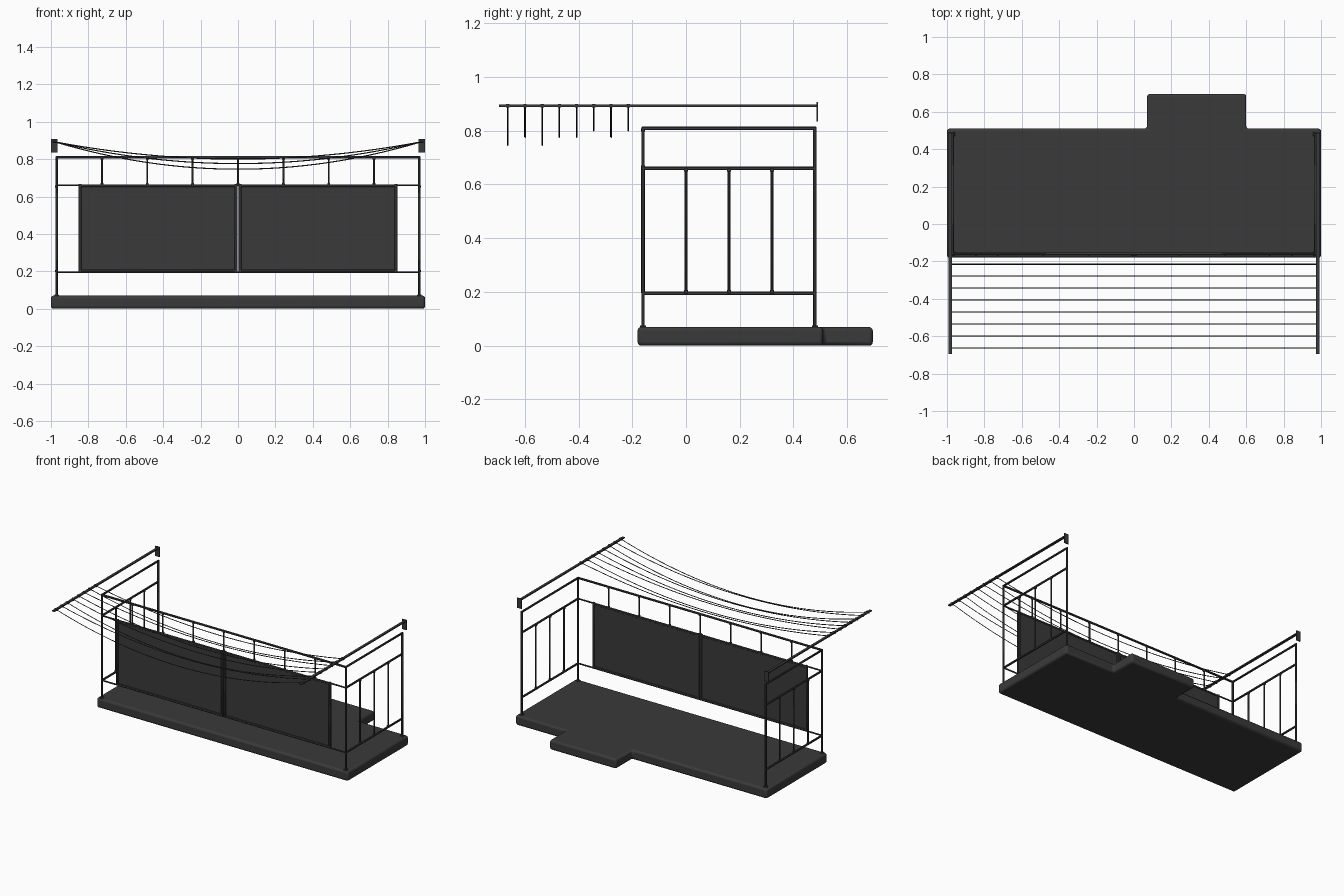
import bpy
import bmesh
from mathutils import Vector

cube = bpy.data.objects.get("Cube")
if cube:
    bpy.data.objects.remove(cube, do_unlink=True)

charcoal = bpy.data.materials.new("charcoal_metal")
charcoal.use_nodes = True
color = (0.042, 0.042, 0.042, 1)
charcoal.diffuse_color = color
charcoal.node_tree.nodes["Principled BSDF"].inputs["Base Color"].default_value = color


def finish(name, bm, bevel=0.0, segments=1):
    bmesh.ops.recalc_face_normals(bm, faces=bm.faces)
    mesh = bpy.data.meshes.new(name)
    bm.to_mesh(mesh)
    bm.free()
    mesh.materials.append(charcoal)
    obj = bpy.data.objects.new(name, mesh)
    bpy.context.collection.objects.link(obj)
    if bevel:
        mod = obj.modifiers.new("Bevel", "BEVEL")
        mod.width = bevel
        mod.segments = segments
        mod.limit_method = "ANGLE"
        bpy.ops.object.select_all(action="DESELECT")
        obj.select_set(True)
        bpy.context.view_layer.objects.active = obj
        bpy.ops.object.shade_smooth_by_angle()
    return obj


def box(bm, low, high):
    low, high = Vector(low), Vector(high)
    verts = bmesh.ops.create_cube(bm, size=1)["verts"]
    for v in verts:
        v.co = (low + high) / 2 + v.co * (high - low)


def bar(bm, a, b, t):
    """Square bar along an axis, running from a to b."""
    half = Vector((t, t, t)) / 2
    box(bm, Vector(a) - half, Vector(b) + half)


# Floor slab with the doorway step at the back
bm = bmesh.new()
outline = [(-1, -0.18), (1, -0.18), (1, 0.51), (0.6, 0.51),
           (0.6, 0.695), (0.07, 0.695), (0.07, 0.51), (-1, 0.51)]
base = bm.faces.new([bm.verts.new((x, y, 0)) for x, y in outline])
top = bmesh.ops.extrude_face_region(bm, geom=[base])["geom"]
bmesh.ops.translate(bm, vec=(0, 0, 0.07),
                    verts=[g for g in top if isinstance(g, bmesh.types.BMVert)])
finish("floor_slab", bm, 0.014, 3)

# Railing dimensions
X, FRONT, BACK = 0.97, -0.16, 0.48
FLOOR, LOW, MID, TOP = 0.07, 0.195, 0.66, 0.809
THICK, THIN = 0.013, 0.010

# Front railing
bm = bmesh.new()
for z in (LOW, MID, TOP):
    bar(bm, (-X, FRONT, z), (X, FRONT, z), THICK if z == TOP else THIN)
for i in range(1, 8):
    x = -X + i * X / 4
    bar(bm, (x, FRONT, MID), (x, FRONT, TOP), THIN)
    for z in (MID + 0.006, TOP - 0.006):
        bar(bm, (x, FRONT, z), (x, FRONT, z), 0.015)
finish("front_railing", bm, 0.003)

# Side railings with posts, feet and balusters
for side, s in (("left", 1), ("right", -1)):
    bm = bmesh.new()
    for y in (FRONT, BACK):
        bar(bm, (s * X, y, FLOOR), (s * X, y, TOP), THICK)
        box(bm, (s * X - 0.012, y - 0.012, FLOOR - 0.005),
            (s * X + 0.012, y + 0.012, FLOOR + 0.006))
    for z in (LOW, MID, TOP):
        bar(bm, (s * X, FRONT, z), (s * X, BACK, z), THICK)
    for i in range(1, 4):
        y = FRONT + i * (BACK - FRONT) / 4
        bar(bm, (s * X, y, LOW), (s * X, y, MID), THIN)
        for z in (LOW + 0.006, MID - 0.006):
            bar(bm, (s * X, y, z), (s * X, y, z), 0.016)
    finish(side + "_railing", bm, 0.003)

# Framed privacy panels on the front
for side, s in (("left", 1), ("right", -1)):
    x0, x1 = sorted((s * 0.010, s * 0.845))
    bm = bmesh.new()
    box(bm, (x0, FRONT - 0.003, LOW), (x1, FRONT + 0.003, MID))
    finish(side + "_panel", bm)
    bm = bmesh.new()
    for x in (x0, x1):
        bar(bm, (x, FRONT, LOW + 0.008), (x, FRONT, MID), 0.015)
    for z in (LOW + 0.008, MID - 0.003):
        bar(bm, (x0, FRONT, z), (x1, FRONT, z), 0.013)
    finish(side + "_panel_frame", bm, 0.002)

# Clothesline arms and wall plates
ARM_X, ARM_Z = 0.982, 0.893
for side, s in (("left", 1), ("right", -1)):
    bm = bmesh.new()
    box(bm, (s * ARM_X - 0.009, -0.695, ARM_Z - 0.004),
        (s * ARM_X + 0.009, 0.488, ARM_Z + 0.004))
    finish(side + "_line_arm", bm)
    bm = bmesh.new()
    box(bm, (s * ARM_X - 0.017, 0.485, 0.835), (s * ARM_X + 0.017, 0.491, 0.907))
    finish(side + "_wall_plate", bm)

# Sagging clotheslines tied to the arms
sags = [0.147, 0.117, 0.147, 0.117, 0.117, 0.093, 0.117, 0.093]
for i, sag in enumerate(sags):
    y = -0.663 + i * 0.064
    bm = bmesh.new()
    rings = []
    steps, r = 32, 0.003
    for k in range(steps + 1):
        u = 2 * k / steps - 1
        z = ARM_Z - sag * (1 - u * u)
        rings.append([bm.verts.new((u * ARM_X, y + dy * r, z + dz * r))
                      for dy, dz in ((1, 0), (0, 1), (-1, 0), (0, -1))])
    for a, b in zip(rings, rings[1:]):
        for j in range(4):
            n = (j + 1) % 4
            bm.faces.new((a[j], a[n], b[n], b[j]))
    bm.faces.new(rings[0])
    bm.faces.new(rings[-1])
    for s in (-1, 1):
        x = s * ARM_X
        box(bm, (x - 0.010, y - 0.006, ARM_Z - 0.007), (x + 0.010, y + 0.006, ARM_Z + 0.007))
    finish("clothesline_" + str(i + 1), bm)
